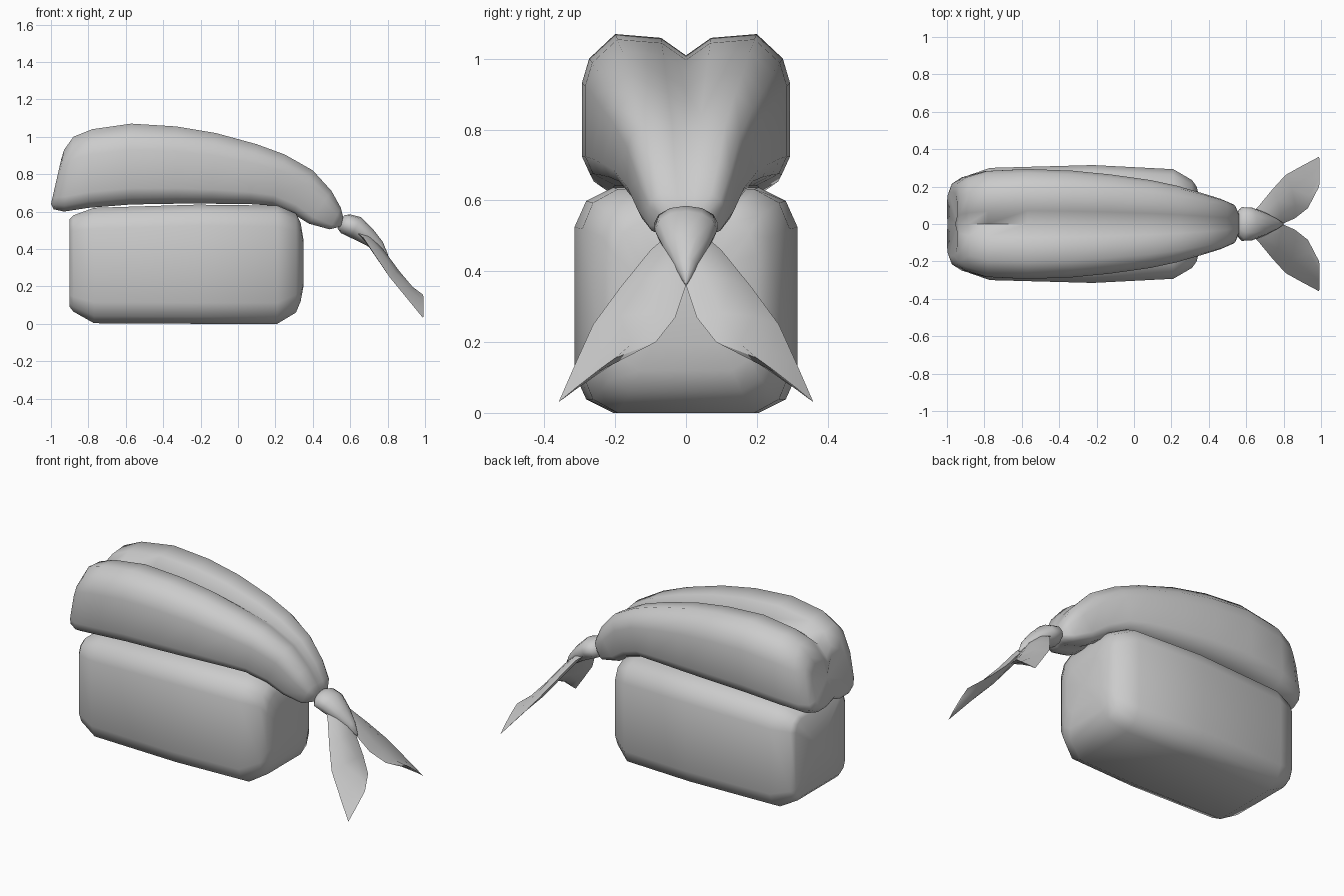
import bpy, bmesh, math
from mathutils import Vector

if "Cube" in bpy.data.objects:
    bpy.data.objects.remove(bpy.data.objects["Cube"])

grey = bpy.data.materials.new("plain grey")
grey.diffuse_color = (0.6, 0.6, 0.6, 1)
grey.use_nodes = True
grey.node_tree.nodes["Principled BSDF"].inputs["Base Color"].default_value = grey.diffuse_color


def loft(name, rings, angle=60, dish=0.0):
    """Skin a closed surface through rings of equal point count."""
    bm = bmesh.new()
    rows = [[bm.verts.new(p) for p in r] for r in rings]
    n = len(rows[0])
    for a, b in zip(rows, rows[1:]):
        for i in range(n):
            j = (i + 1) % n
            bm.faces.new((a[i], a[j], b[j], b[i]))
    for k, row in enumerate((rows[0], rows[-1])):
        c = sum((v.co for v in row), Vector()) / n
        if k == 0:
            c.x += dish
        hub = bm.verts.new(c)
        for i in range(n):
            bm.faces.new((row[i], row[(i + 1) % n], hub))
    bmesh.ops.recalc_face_normals(bm, faces=bm.faces)
    me = bpy.data.meshes.new(name)
    bm.to_mesh(me)
    bm.free()
    me.materials.append(grey)
    ob = bpy.data.objects.new(name, me)
    bpy.context.collection.objects.link(ob)
    bpy.ops.object.select_all(action='DESELECT')
    ob.select_set(True)
    bpy.context.view_layer.objects.active = ob
    bpy.ops.object.shade_smooth_by_angle(angle=math.radians(angle))
    return ob


# rice block: chamfered rectangles (x, half width, bottom, top, chamfer y, chamfer z)
def rice_ring(x, w, z0, z1, cy, cz):
    half = [(w - cy, z0), (w - cy * .3, z0 + cz * .55), (w, z0 + cz * 1.6),
            (w, z1 - cz * 1.6), (w - cy * .3, z1 - cz * .55), (w - cy, z1)]
    return [(x, y, z) for y, z in half] + [(x, -y, z) for y, z in reversed(half)]


rice = [(-.90, .235, .09, .56, .05, .04), (-.88, .262, .065, .58, .07, .05),
        (-.77, .30, .003, .62, .10, .07), (-.22, .315, 0, .637, .11, .07),
        (.21, .293, 0, .632, .10, .07), (.31, .235, .06, .59, .08, .06),
        (.335, .20, .12, .54, .07, .06), (.35, .14, .2, .45, .05, .04)]
loft("rice_block", [rice_ring(*r) for r in rice], 50)

# topping: two-lobed section, (side fraction, height fraction)
half = [(.24, .975), (.68, 1), (.93, .84), (1, .68), (1, .2), (.92, .08), (.7, 0), (.3, 0)]


def topping_ring(xt, zt, xb, zb, w, groove):
    sec = ([(0, 1 - groove)] + half + [(0, .06)]
           + [(-u, t) for u, t in reversed(half)])
    return [(xb + (xt - xb) * t, u * w, zb + (zt - zb) * t) for u, t in sec]


topping = [(-.945, .88, -1.0, .64, .17, .2), (-.93, .93, -.985, .612, .215, .17),
           (-.88, 1.0, -.93, .60, .25, .16), (-.78, 1.04, -.8, .62, .283, .15),
           (-.57, 1.07, -.57, .638, .294, .14), (-.33, 1.055, -.33, .642, .285, .14),
           (-.12, 1.02, -.14, .642, .265, .14), (.1, .96, .06, .64, .235, .13),
           (.25, .905, .18, .632, .205, .11), (.4, .82, .29, .59, .165, .08),
           (.5, .71, .38, .535, .135, .05), (.55, .62, .49, .505, .105, .03),
           (.562, .57, .55, .52, .06, 0)]
loft("topping", [topping_ring(*r) for r in topping], 70, dish=.03)

# tail knot: elliptical rings tapering to a spike
knot = [(.55, .545, .05, .035), (.575, .535, .09, .05), (.63, .515, .088, .055),
        (.70, .465, .062, .042), (.76, .41, .03, .028), (.80, .365, .003, .005)]
loft("tail_knot", [[(x + h * .5 * math.sin(a), w * math.cos(a), z + h * math.sin(a))
                    for a in (math.tau * i / 12 for i in range(12))]
                   for x, z, w, h in knot])

# tail fins: thin lens sections between outer and inner edge, mirrored
fin = [((.60, .03, .52), (.61, -.03, .50), .01),
       ((.67, .10, .46), (.71, -.04, .45), .02),
       ((.74, .185, .355), (.78, -.005, .375), .025),
       ((.81, .262, .25), (.86, .03, .27), .025),
       ((.90, .312, .14), (.93, .085, .20), .02),
       ((.99, .36, .03), (.99, .20, .155), .004)]
up = Vector((.7, 0, .7))
for side, s in (("back", 1), ("front", -1)):
    rings = []
    for o, i, t in fin:
        o, i = Vector(o), Vector(i)
        ring = [o] + [o.lerp(i, f) + up * t for f in (.3, .7)] + [i]
        ring += [o.lerp(i, f) - up * t * .6 for f in (.7, .3)]
        rings.append([(p.x, p.y * s, p.z) for p in ring])
    loft("tail_fin_" + side, rings)
